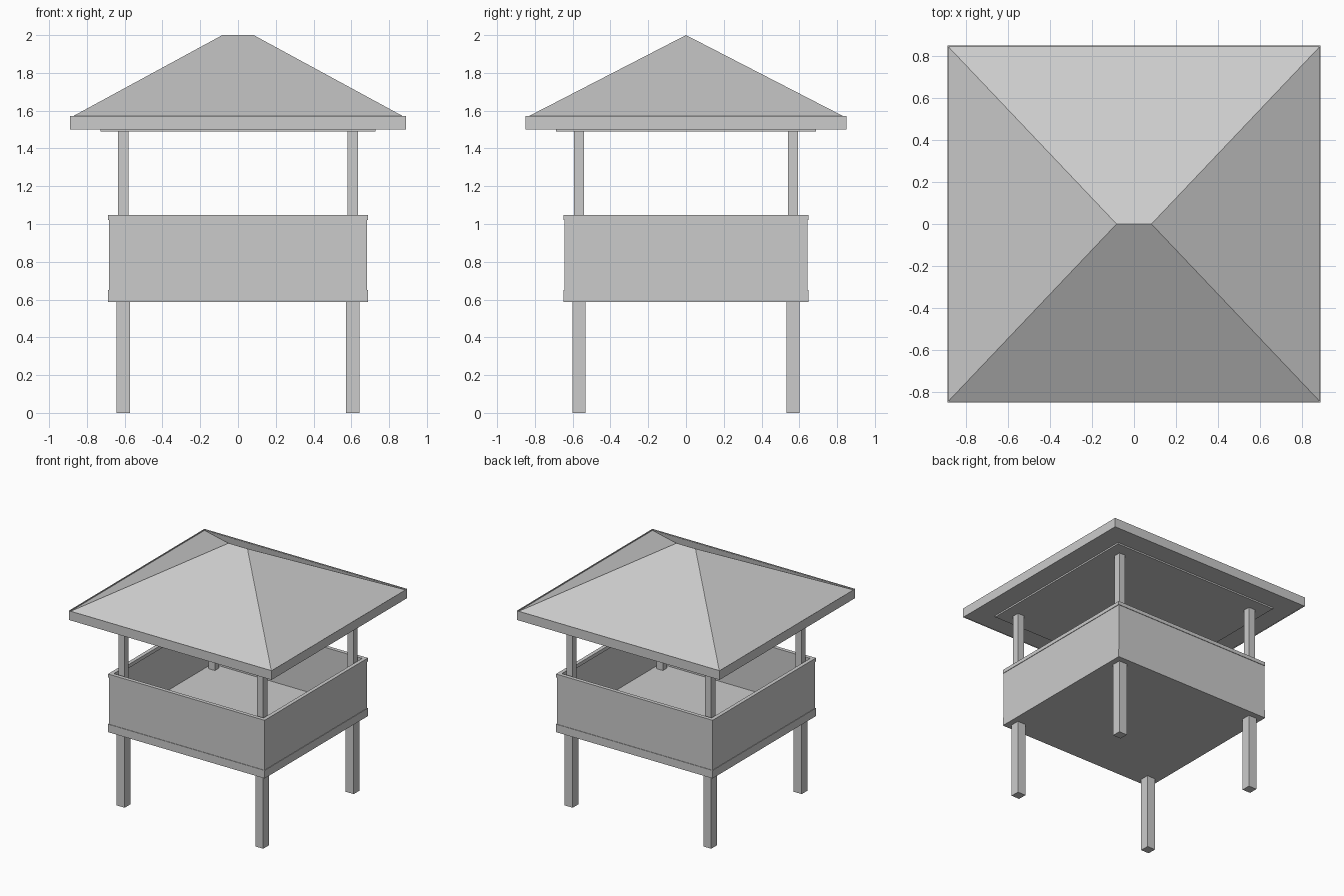
import bpy

if "Cube" in bpy.data.objects:
    bpy.data.objects.remove(bpy.data.objects["Cube"])

def mesh_object(name, verts, faces):
    me = bpy.data.meshes.new(name)
    me.from_pydata(verts, [], faces)
    ob = bpy.data.objects.new(name, me)
    bpy.context.collection.objects.link(ob)
    return ob

def box(name, x0, x1, y0, y1, z0, z1):
    verts = [(x, y, z) for z in (z0, z1) for x, y in ((x0, y0), (x1, y0), (x1, y1), (x0, y1))]
    sides = [(i, (i + 1) % 4, (i + 1) % 4 + 4, i + 4) for i in range(4)]
    return mesh_object(name, verts, [(3, 2, 1, 0), (4, 5, 6, 7)] + sides)

def slab(name, hx, hy, z0, z1):
    return box(name, -hx, hx, -hy, hy, z0, z1)

def frame(name, hx, hy, t, z0, z1):
    """Rectangular ring of thickness t."""
    verts = []
    for a, b, z in ((hx, hy, z0), (hx, hy, z1), (hx - t, hy - t, z1), (hx - t, hy - t, z0)):
        verts += [(-a, -b, z), (a, -b, z), (a, b, z), (-a, b, z)]
    faces = []
    for r in range(4):
        s = (r + 1) % 4
        for i in range(4):
            j = (i + 1) % 4
            faces.append((r * 4 + i, r * 4 + j, s * 4 + j, s * 4 + i))
    return mesh_object(name, verts, faces)

# Square legs below the platform and slimmer posts above it
for sx, xn in ((-1, "left"), (1, "right")):
    for sy, yn in ((-1, "front"), (1, "back")):
        x, y = sx * 0.608, sy * 0.567
        for part, h, z0, z1 in (("leg", 0.035, 0.0, 0.60), ("post", 0.027, 0.64, 1.50)):
            box(f"{yn}_{xn}_{part}", x - h, x + h, y - h, y + h, z0, z1)

# Platform, parapet walls and handrail
slab("platform", 0.687, 0.648, 0.587, 0.65)
frame("parapet_walls", 0.683, 0.644, 0.02, 0.65, 1.02)
frame("handrail", 0.687, 0.648, 0.03, 1.02, 1.048)

# Ceiling panel and eaves boards
slab("ceiling", 0.727, 0.687, 1.49, 1.51)
frame("eaves_board", 0.89, 0.85, 0.006, 1.50, 1.573)

# Hipped roof with a short ridge and flat underside
hx, hy, ridge = 0.886, 0.846, 0.083
corners = [(-hx, -hy), (hx, -hy), (hx, hy), (-hx, hy)]
verts = [(x, y, z) for z in (1.502, 1.564) for x, y in corners]
verts += [(-ridge, 0, 2.0), (ridge, 0, 2.0)]
mesh_object("roof", verts, [
    (3, 2, 1, 0), (0, 1, 5, 4), (1, 2, 6, 5), (2, 3, 7, 6), (3, 0, 4, 7),
    (4, 5, 9, 8), (5, 6, 9), (6, 7, 8, 9), (7, 4, 8)])
